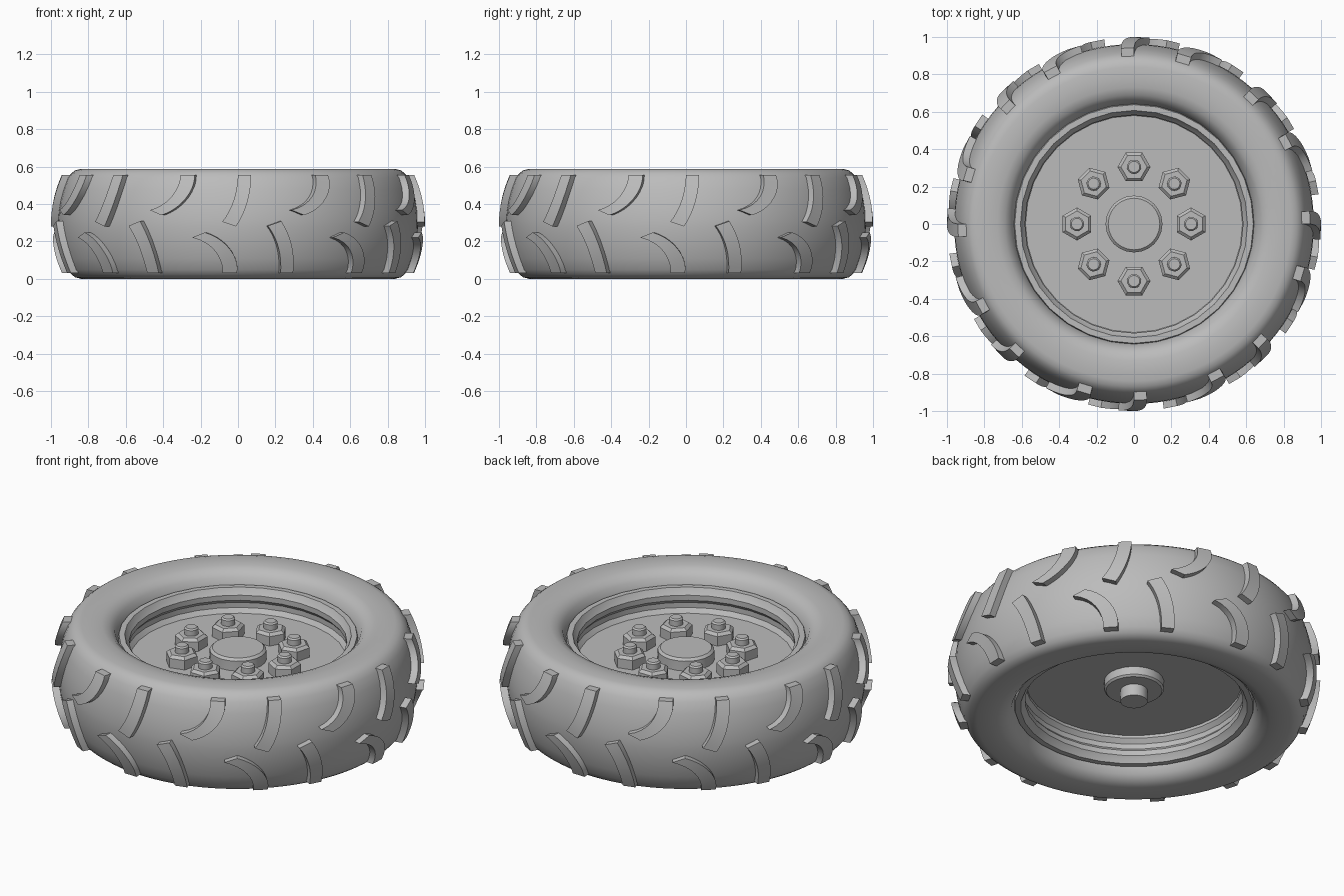
import bpy, bmesh
from math import sin, cos, tau, asin, radians

cube = bpy.data.objects.get("Cube")
if cube:
    bpy.data.objects.remove(cube)

HEIGHT = 0.588
MID = HEIGHT / 2

grey = bpy.data.materials.new("plain grey")
grey.use_nodes = True
COLOUR = (0.5, 0.5, 0.5, 1)
grey.diffuse_color = COLOUR
grey.node_tree.nodes["Principled BSDF"].inputs["Base Color"].default_value = COLOUR


def finish(bm, name, smooth_angle=30):
    bmesh.ops.recalc_face_normals(bm, faces=bm.faces)
    mesh = bpy.data.meshes.new(name)
    bm.to_mesh(mesh)
    bm.free()
    mesh.materials.append(grey)
    obj = bpy.data.objects.new(name, mesh)
    bpy.context.collection.objects.link(obj)
    bpy.ops.object.select_all(action="DESELECT")
    obj.select_set(True)
    bpy.context.view_layer.objects.active = obj
    bpy.ops.object.shade_smooth_by_angle(angle=radians(smooth_angle))
    return obj


def lathe(bm, profile, sides, centre=(0, 0), turn=0, closed=False):
    """Spin (radius, z) points about a vertical axis; open profiles get capped ends."""
    rings = []
    for r, z in profile:
        rings.append([bm.verts.new((centre[0] + r * cos(turn + tau * i / sides),
                                    centre[1] + r * sin(turn + tau * i / sides), z))
                      for i in range(sides)])
    pairs = list(zip(rings, rings[1:]))
    if closed:
        pairs.append((rings[-1], rings[0]))
    else:
        bm.faces.new(rings[0])
        bm.faces.new(rings[-1])
    for a, b in pairs:
        for i in range(sides):
            j = (i + 1) % sides
            bm.faces.new((a[i], a[j], b[j], b[i]))


def mirrored(half):
    """Continue a profile from the upper half to the lower half."""
    return half + [(r, HEIGHT - z) for r, z in reversed(half)]


def tread_radius(z):
    return 0.962 - 0.85 * (z - MID) ** 2


# Tyre: rounded shoulders, barrel tread, soft inner lip
sidewall = [(0.63, 0.47), (0.645, 0.51), (0.66, 0.545), (0.69, 0.573), (0.73, 0.586),
            (0.78, HEIGHT), (0.84, HEIGHT), (0.87, 0.58), (0.89, 0.565)]
tread = [(tread_radius(z), z) for z in (0.54, 0.48, 0.42, 0.36, 0.31)]
bm = bmesh.new()
lathe(bm, mirrored(sidewall + tread), 96, closed=True)
finish(bm, "tyre", 40)

# Rim: stepped barrel on both sides of the wheel
step = [(0.645, 0.49), (0.638, 0.512), (0.607, 0.512), (0.595, 0.49), (0.583, 0.475),
        (0.583, 0.445), (0.6, 0.425), (0.6, 0.395), (0.58, 0.37)]
bm = bmesh.new()
lathe(bm, mirrored(step), 32, closed=True)
finish(bm, "rim")

# Wheel disc
bm = bmesh.new()
lathe(bm, [(0.585, 0.235), (0.585, 0.37)], 32)
finish(bm, "wheel_disc")

# Hub with chamfered cap, lower collar and axle stub
bm = bmesh.new()
lathe(bm, [(0.072, 0.11), (0.072, 0.178), (0.15, 0.178), (0.16, 0.188), (0.16, 0.25),
           (0.152, 0.36), (0.152, 0.427), (0.138, 0.44)], 24)
finish(bm, "hub")

# Ring of hexagonal nuts with studs
nuts, studs = bmesh.new(), bmesh.new()
for i in range(8):
    a = tau * i / 8
    spot = (0.305 * cos(a), 0.305 * sin(a))
    lathe(nuts, [(0.088, 0.365), (0.088, 0.425), (0.07, 0.44)], 6, spot, a + tau / 4)
    lathe(studs, [(0.038, 0.43), (0.038, 0.472), (0.03, 0.48)], 16, spot)
finish(nuts, "wheel_nuts", 20)
finish(studs, "wheel_studs")


# Tread lugs: outlines as matching left and right edges, (sideways, z)
STRAIGHT = ([(0, .556), (-.01, .47), (-.035, .385), (-.08, .305)],
            [(.07, .556), (.06, .46), (.033, .365), (-.01, .28)])
CURVED = ([(-.31, .556), (-.315, .5), (-.355, .425), (-.45, .367)],
          [(-.235, .556), (-.245, .475), (-.3, .395), (-.39, .34)])


def smooth_edge(points, steps=10):
    """Cubic curve through four evenly spaced points."""
    p0, p1, p2, p3 = points
    result = []
    for k in range(steps + 1):
        t = 3 * k / steps
        w = (-(t - 1) * (t - 2) * (t - 3) / 6, t * (t - 2) * (t - 3) / 2,
             -t * (t - 1) * (t - 3) / 2, t * (t - 1) * (t - 2) / 6)
        result.append(tuple(sum(f * p[c] for f, p in zip(w, (p0, p1, p2, p3)))
                            for c in (0, 1)))
    return result


def add_lug(bm, outline, turn, flip):
    rows = []
    for left, right in zip(*map(smooth_edge, outline)):
        row = []
        for (x, z), rise in ((left, -.03), (left, .038), (right, .038), (right, -.03)):
            a = asin(x / 0.95) + turn
            r = tread_radius(z) + rise
            row.append(bm.verts.new((r * sin(a), -r * cos(a), HEIGHT - z if flip else z)))
        rows.append(row)
    for a, b in zip(rows, rows[1:]):
        for i in range(4):
            j = (i + 1) % 4
            bm.faces.new((a[i], a[j], b[j], b[i]))
    bm.faces.new(rows[0])
    bm.faces.new(rows[-1])


for name, flip, offset in (("upper_lugs", False, 0), ("lower_lugs", True, 14)):
    bm = bmesh.new()
    for i in range(8):
        for outline in (STRAIGHT, CURVED):
            add_lug(bm, outline, radians(45 * i + offset), flip)
    finish(bm, name)
